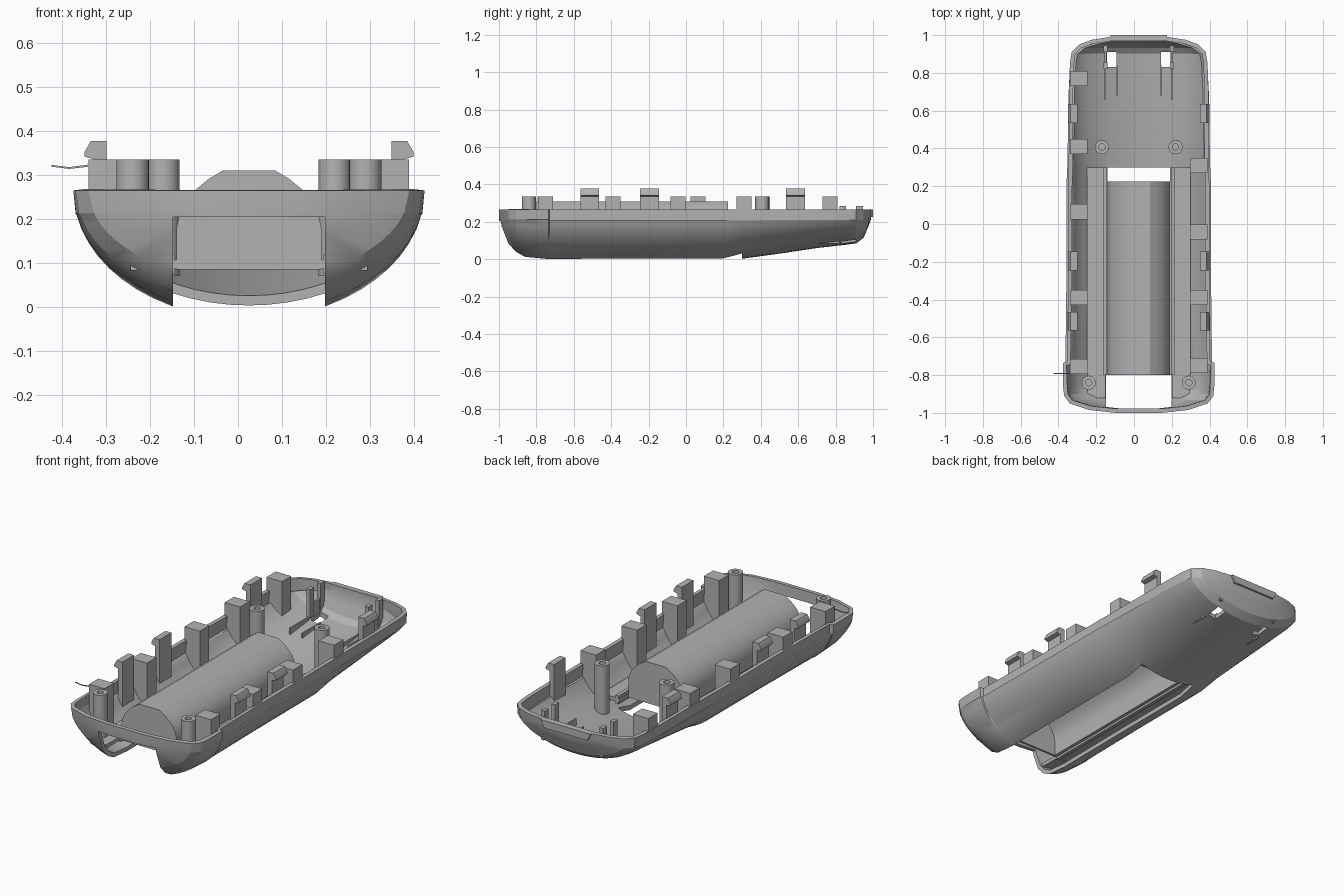
import bpy, bmesh, math
from mathutils import Vector

if "Cube" in bpy.data.objects:
    bpy.data.objects.remove(bpy.data.objects["Cube"], do_unlink=True)

CX = 0.025      # middle of the case, the thin sliver on one side shifts it
RIM = 0.265

grey = bpy.data.materials.new("plain grey")
grey.use_nodes = True
grey.diffuse_color = (0.45, 0.45, 0.45, 1)
grey.node_tree.nodes["Principled BSDF"].inputs["Base Color"].default_value = (0.45, 0.45, 0.45, 1)


def finish(bm, name, angle=30):
    bmesh.ops.recalc_face_normals(bm, faces=bm.faces)
    mesh = bpy.data.meshes.new(name)
    bm.to_mesh(mesh)
    bm.free()
    mesh.materials.append(grey)
    ob = bpy.data.objects.new(name, mesh)
    bpy.context.collection.objects.link(ob)
    bpy.ops.object.select_all(action='DESELECT')
    ob.select_set(True)
    bpy.context.view_layer.objects.active = ob
    bpy.ops.object.shade_smooth_by_angle(angle=math.radians(angle))
    return ob


def extrude_y(name, pts, y0, y1, side=1):
    """Prism along y from an (x, z) profile measured from the middle line."""
    bm = bmesh.new()
    face = bm.faces.new([bm.verts.new((CX + side * x, y0, z)) for x, z in pts])
    new = bmesh.ops.extrude_face_region(bm, geom=[face])["geom"]
    bmesh.ops.translate(bm, vec=(0, y1 - y0, 0),
                        verts=[v for v in new if isinstance(v, bmesh.types.BMVert)])
    return finish(bm, name)


def box(name, x0, x1, y0, y1, z0, z1, side=1):
    return extrude_y(name, [(x0, z0), (x1, z0), (x1, z1), (x0, z1)], y0, y1, side)


# Hull stations: y, half width, depth below the rim
STATIONS = [(-1, .12, .09), (-.985, .26, .12), (-.95, .365, .205), (-.91, .395, .25),
            (-.86, .40, .28), (-.735, .40, .293), (-.73, .395, .293), (-.3, .39, .291),
            (.2, .39, .29), (.3, .387, .262), (.5, .385, .235), (.7, .385, .205),
            (.85, .38, .188), (.91, .37, .18), (.95, .33, .15), (.975, .26, .09),
            (.99, .16, .05)]


def depth(y):
    for (ya, _, da), (yb, _, db) in zip(STATIONS, STATIONS[1:]):
        if ya <= y <= yb:
            return da + (db - da) * (y - ya) / (yb - ya)


def section(y, w, d):
    lip = min(.055, d * .5)
    inset = .016 * w / .39 if y > -.732 else 0
    a0 = math.asin(lip / d)
    edge = w * math.cos(a0)
    pts = [(w - inset, RIM), (min(edge, w - inset), RIM - lip)]
    for i in range(25):
        a = a0 + (math.pi - 2 * a0) * i / 24
        pts.append((w * math.cos(a), RIM - d * math.sin(a)))
    pts += [(-x, z) for x, z in reversed(pts[:2])]
    if inset == 0:      # keep a hair of width where the lip is flush
        pts[1] = (edge + .002, RIM - lip + .002)
        pts[-2] = (-edge - .002, RIM - lip + .002)
    return [Vector((CX + x, y, z)) for x, z in pts]


# Hull shell
bm = bmesh.new()
rows = [[bm.verts.new(p) for p in section(*s)] for s in STATIONS]
for a, b in zip(rows, rows[1:]):
    for i in range(len(a) - 1):
        bm.faces.new((a[i], a[i + 1], b[i + 1], b[i]))
bm.faces.new(rows[0])
bm.faces.new(rows[-1])
bmesh.ops.recalc_face_normals(bm, faces=bm.faces)
# An open shell needs its outside facing down
bm.faces.ensure_lookup_table()
if sum(f.normal.z * f.calc_area() for f in bm.faces) > 0:
    bmesh.ops.reverse_faces(bm, faces=bm.faces)
mesh = bpy.data.meshes.new("hull")
bm.to_mesh(mesh)
bm.free()
mesh.materials.append(grey)
hull = bpy.data.objects.new("hull", mesh)
bpy.context.collection.objects.link(hull)
wall = hull.modifiers.new("wall", 'SOLIDIFY')
wall.thickness = .022
wall.offset = -1

# Openings: battery bay through floor and front, two slots at the back
cutters = [box("bay_cutter", -.173, .173, -1.1, .3, -.1, .205)]
for s in (1, -1):
    cutters.append(box("slot_cutter", .118, .168, .83, .91, 0, .2, s))
for c in cutters:
    c.hide_render = True
    cut = hull.modifiers.new("cut", 'BOOLEAN')
    cut.operation = 'DIFFERENCE'
    cut.solver = 'EXACT'
    cut.object = c
bpy.context.view_layer.update()
cut_mesh = bpy.data.meshes.new_from_object(hull.evaluated_get(bpy.context.evaluated_depsgraph_get()))
hull.modifiers.clear()
hull.data = cut_mesh
for c in cutters:
    bpy.data.objects.remove(c, do_unlink=True)
bpy.ops.object.select_all(action='DESELECT')
hull.select_set(True)
bpy.context.view_layer.objects.active = hull
bpy.ops.object.shade_smooth_by_angle(angle=math.radians(25))

# Battery bay cover: arched roof with two end walls
half = [(.165, .085), (.165, .18), (.159, .208), (.145, .238), (.122, .266), (.092, .291), (.06, .31)]
outer = half + [(-x, z) for x, z in reversed(half)]
inner = [(x * .91, z - .014 if z > .1 else z) for x, z in outer]
extrude_y("bay_roof", outer + inner[::-1], -.8, .225)
extrude_y("bay_front_wall", outer, -.8, -.787)
extrude_y("bay_back_wall", outer, .212, .225)


def boss(name, x, y, z0, z1=.335):
    """Screw post with a blind hole."""
    bm = bmesh.new()
    prof = [(0, z0), (.037, z0), (.037, z1), (.017, z1), (.017, z1 - .1), (0, z1 - .1)]
    vs = [bm.verts.new((CX + x + r, y, z)) for r, z in prof]
    es = [bm.edges.new(p) for p in zip(vs, vs[1:])]
    bmesh.ops.spin(bm, geom=vs + es, cent=(CX + x, y, 0), axis=(0, 0, 1),
                   angle=2 * math.pi, steps=24)
    bmesh.ops.remove_doubles(bm, verts=bm.verts, dist=.0005)
    finish(bm, name)


BLOCKS = {1: (-.75, -.39, -.043, .31), -1: (-.755, -.39, .065, .41, .77)}
CLIPS = (-.515, -.195, .585)
for s, side in ((1, "left"), (-1, "right")):
    # Ledges along the bay
    box(side + "_ledge", .165, .275, -.8, .3, .087, .107, s)
    box(side + "_ledge_edge", .17, .19, -.8, .3, .075, .12, s)
    box(side + "_front_ledge", .175, .27, -.92, -.8, .083, .103, s)
    # Support blocks that follow the hull
    for y in BLOCKS[s]:
        d = depth(y)
        extrude_y(side + "_support_block",
                  [(.272, .335), (.365, .335), (.365, RIM - .29 * d),
                   (.33, RIM - .47 * d), (.272, RIM - .66 * d)], y - .04, y + .04, s)
    # Snap clips with an outward hook
    for y in CLIPS:
        extrude_y(side + "_snap_clip",
                  [(.325, RIM - .45 * depth(y)), (.325, .378), (.36, .378), (.375, .352),
                   (.375, .342), (.352, .336), (.352, RIM - .36 * depth(y))], y - .05, y + .05, s)
    # Screw posts
    boss(side + "_front_screw_post", s * .265, -.84, .095)
    boss(side + "_back_screw_post", s * .195, .407, .07)
    # Fins and ribs at the back
    box(side + "_back_fin", .17, .182, .82, .945, .125, .2, s)
    for y in (.82, .91):
        box(side + "_back_fin_post", .165, .187, y, y + .035, .13, .285, s)
    box(side + "_back_fin_rib", .172, .18, .66, .82, .085, .135, s)
    box(side + "_back_inner_rib", .112, .12, .68, .84, .085, .115, s)

# Raised plate on the back rim and thin sliver by the front
extrude_y("back_plate", [(-.15, RIM), (-.13, .225), (.13, .225), (.15, RIM)], .975, 1)
extrude_y("side_sliver", [(-.45, .323), (-.45, .319), (-.41, .314), (-.365, .319),
                          (-.365, .324), (-.41, .318)], -.793, -.789)
